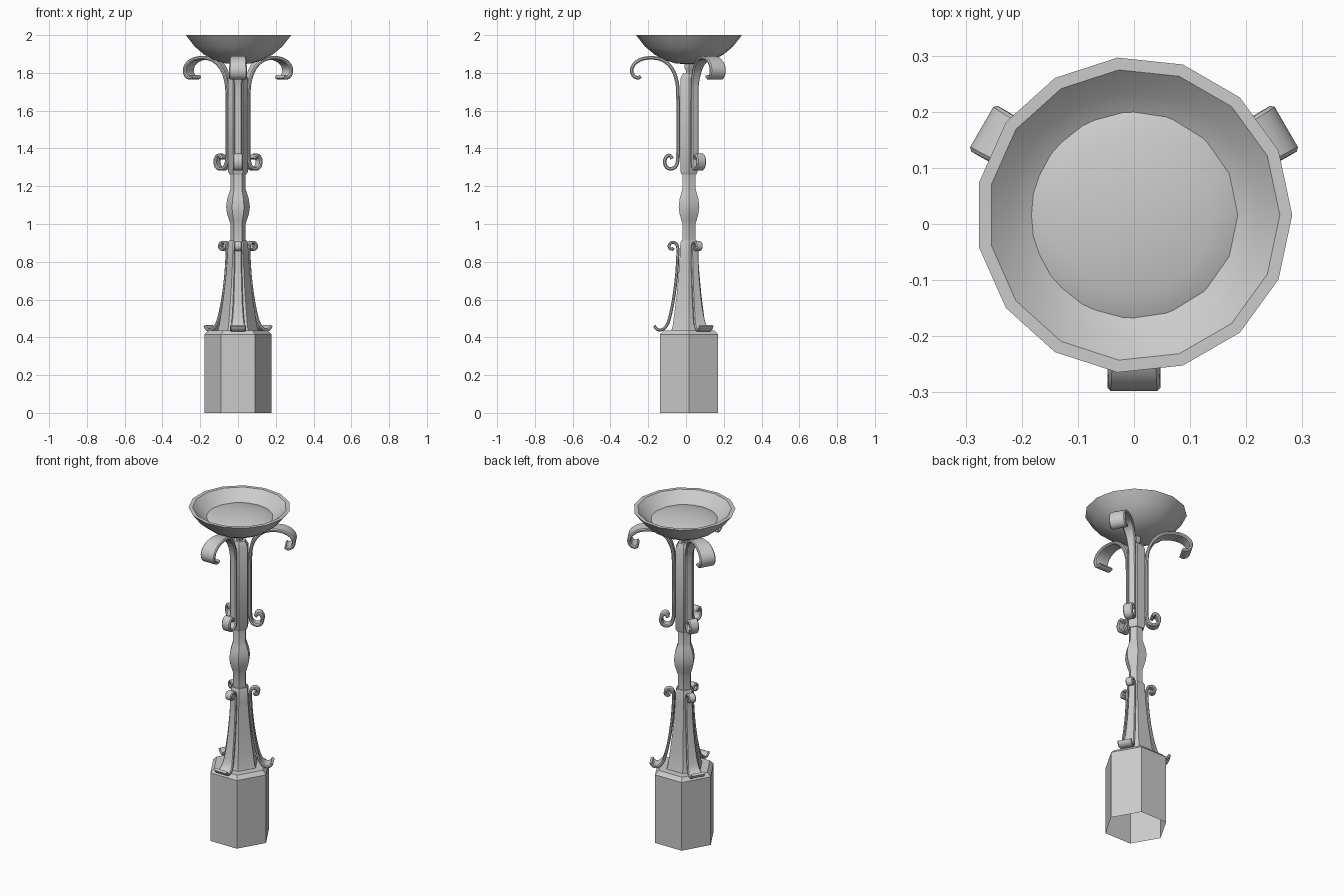
import bpy
import bmesh
from math import cos, sin, pi, radians
from mathutils import Vector

if "Cube" in bpy.data.objects:
    bpy.data.objects.remove(bpy.data.objects["Cube"])

CY = 0.016  # y of the stand's central axis


def finish(name, bm, angle=35):
    bmesh.ops.recalc_face_normals(bm, faces=bm.faces)
    mesh = bpy.data.meshes.new(name)
    bm.to_mesh(mesh)
    bm.free()
    ob = bpy.data.objects.new(name, mesh)
    bpy.context.collection.objects.link(ob)
    bpy.ops.object.select_all(action='DESELECT')
    ob.select_set(True)
    bpy.context.view_layer.objects.active = ob
    bpy.ops.object.shade_smooth_by_angle(angle=radians(angle))
    return ob


def lathe(name, profile, sides):
    """Spin (radius, z) points; a radius of 0 closes to a point."""
    bm = bmesh.new()
    rings = []
    for r, z in profile:
        if r == 0:
            rings.append([bm.verts.new((0, CY, z))] * sides)
        else:
            rings.append([bm.verts.new((r * cos(2 * pi * i / sides), CY + r * sin(2 * pi * i / sides), z))
                          for i in range(sides)])
    for a, b in zip(rings, rings[1:]):
        for i in range(sides):
            j = (i + 1) % sides
            quad = list(dict.fromkeys((a[i], a[j], b[j], b[i])))
            bm.faces.new(quad)
    return finish(name, bm)


def smooth_path(pts, steps=3):
    """Catmull-Rom through (radius, z, width) points."""
    p = [Vector(q) for q in pts]
    p = [2 * p[0] - p[1]] + p + [2 * p[-1] - p[-2]]
    out = []
    for a, b, c, d in zip(p, p[1:], p[2:], p[3:]):
        for k in range(steps):
            t = k / steps
            out.append(0.5 * (2 * b + (c - a) * t + (2 * a - 5 * b + 4 * c - d) * t * t
                              + (3 * b - a - 3 * c + d) * t ** 3))
    return out + [p[-2]]


def straps(name, pts, thick):
    """Bevelled metal strap along a path, repeated three times round the axis."""
    path = smooth_path(pts)
    h, c = thick / 2, thick * 0.3
    for n, ang in enumerate((-90, 30, 150)):
        out = Vector((cos(radians(ang)), sin(radians(ang)), 0))
        side = Vector((-out.y, out.x, 0))
        up = Vector((0, 0, 1))
        bm = bmesh.new()
        rings = []
        for i, p in enumerate(path):
            t = path[min(i + 1, len(path) - 1)] - path[max(i - 1, 0)]
            t = Vector((t.x, t.y)).normalized()
            normal = out * t.y - up * t.x
            mid = Vector((0, CY, 0)) + out * p.x + up * p.y
            w = p.z / 2
            section = [(w, -h + c), (w, h - c), (w - c, h), (c - w, h),
                       (-w, h - c), (-w, c - h), (c - w, -h), (w - c, -h)]
            rings.append([bm.verts.new(mid + side * u + normal * v) for u, v in section])
        for a, b in zip(rings, rings[1:]):
            for i in range(8):
                j = (i + 1) % 8
                bm.faces.new((a[i], a[j], b[j], b[i]))
        bm.faces.new(rings[0])
        bm.faces.new(rings[-1])
        finish(f"{name}_{n + 1}", bm, 40)


# Hexagonal base, open underneath
lathe("base", [(.178, 0), (.178, .415), (.155, .437), (0, .437)], 6)

# Flared lower column
lathe("lower_column", [(.108, .435), (.1, .46), (.088, .54), (.075, .63), (.064, .73), (.056, .83),
                       (.053, .9), (.047, .912), (0, .912)], 6)

# Stem with a swollen knop
lathe("stem", [(.04, .9), (.04, 1.0), (.047, 1.02), (.058, 1.055), (.063, 1.09), (.058, 1.13),
               (.047, 1.165), (.04, 1.185), (.04, 1.275)], 6)

# Upper column with collar and tapered top
lathe("upper_column", [(0, 1.262), (.044, 1.262), (.053, 1.278), (.053, 1.77), (.035, 1.8), (0, 1.8)], 6)
lathe("neck", [(.02, 1.79), (.02, 1.815), (.028, 1.825), (.028, 1.86)], 6)

# Lower straps: small scroll on top, kicked-out foot
straps("lower_strap", [(.082, .875, .042), (.09, .866, .042), (.102, .872, .042), (.105, .886, .042),
                       (.096, .9, .042), (.078, .902, .042), (.063, .888, .042), (.059, .85, .042),
                       (.065, .74, .044), (.078, .63, .05), (.094, .54, .058), (.112, .475, .07),
                       (.135, .445, .08), (.158, .439, .084), (.174, .447, .084), (.183, .462, .084)], .016)

# Upper straps: lower scroll, straight run, wide curled arm
straps("upper_strap", [(.09, 1.345, .055), (.1, 1.362, .055), (.118, 1.358, .055), (.129, 1.332, .055),
                       (.12, 1.302, .055), (.097, 1.292, .053), (.072, 1.303, .05), (.06, 1.335, .045),
                       (.058, 1.4, .042), (.058, 1.55, .042), (.059, 1.7, .042), (.068, 1.77, .048),
                       (.095, 1.83, .058), (.14, 1.868, .07), (.195, 1.88, .08), (.25, 1.873, .088),
                       (.289, 1.848, .092), (.304, 1.815, .094), (.294, 1.785, .094),
                       (.272, 1.774, .094), (.256, 1.782, .094)], .019)

# Fifteen-sided bowl and the domed fill inside it
lathe("bowl", [(0, 1.845), (.07, 1.85), (.13, 1.868), (.185, 1.898), (.235, 1.94), (.282, 2.0),
               (.26, 2.0), (.222, 1.965), (.18, 1.937), (.1, 1.905), (0, 1.89)], 15)
lathe("bowl_fill", [(.195, 1.935), (.18, 1.943), (.14, 1.954), (.07, 1.964), (0, 1.967)], 16)
